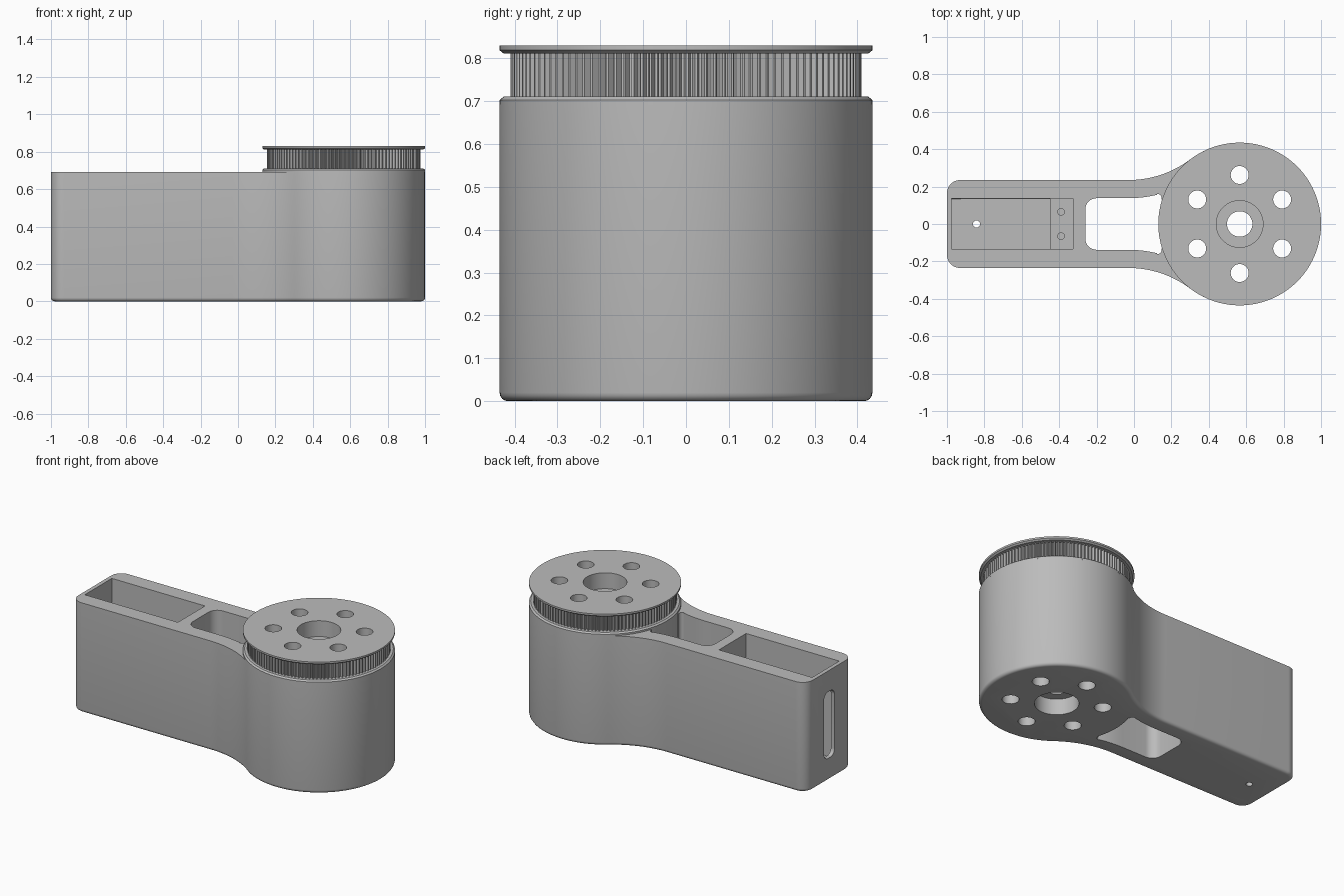
import bpy, bmesh, math
from mathutils import Matrix, Vector

cube = bpy.data.objects.get("Cube")
if cube:
    bpy.data.objects.remove(cube, do_unlink=True)

metal = bpy.data.materials.new("plain grey")
metal.use_nodes = True
GREY = (0.5, 0.5, 0.5, 1)
metal.diffuse_color = GREY
metal.node_tree.nodes["Principled BSDF"].inputs["Base Color"].default_value = GREY

DRUM = 0.565            # x of the drum axis
RADIUS = 0.435          # drum radius
ARM = 0.235             # half width of the arm
DECK = 0.692            # top of the arm
TOP = 0.83              # top of the pulley
BLEND = Vector((-0.03, 0.785))   # centre of the blend arc between arm and drum


def arc(cx, cy, r, a0, a1, n):
    """Points on an arc, angles in degrees."""
    angles = [math.radians(a0 + (a1 - a0) * i / n) for i in range(n + 1)]
    return [(cx + r * math.cos(a), cy + r * math.sin(a)) for a in angles]


def circle(cx, cy, r, n=48):
    return arc(cx, cy, r, 0, 360, n)[:-1]


def rounded_rect(hx, hy, r):
    pts = []
    for i, (sx, sy) in enumerate([(1, 1), (-1, 1), (-1, -1), (1, -1)]):
        pts += arc(sx * (hx - r), sy * (hy - r), r, 90 * i, 90 * i + 90, 8)
    return pts


def mirrored(half):
    """Close an upper half outline with its copy across the x axis."""
    return half + [(x, -y) for x, y in reversed(half) if abs(y) > 1e-5]


def loft(name, rings):
    """Solid skin over rings of equal point count, bottom to top."""
    bm = bmesh.new()
    loops = [[bm.verts.new(p) for p in ring] for ring in rings]
    n = len(loops[0])
    for low, high in zip(loops, loops[1:]):
        for i in range(n):
            j = (i + 1) % n
            bm.faces.new((low[i], low[j], high[j], high[i]))
    bm.faces.new(loops[0])
    bm.faces.new(loops[-1])
    bmesh.ops.recalc_face_normals(bm, faces=bm.faces)
    mesh = bpy.data.meshes.new(name)
    bm.to_mesh(mesh)
    bm.free()
    obj = bpy.data.objects.new(name, mesh)
    bpy.context.collection.objects.link(obj)
    mesh.materials.append(metal)
    return obj


def prism(name, pts, z0, z1, turn=None):
    obj = loft(name, [[(x, y, z) for x, y in pts] for z in (z0, z1)])
    if turn:
        obj.data.transform(turn)
    return obj


def select(obj):
    bpy.ops.object.select_all(action='DESELECT')
    obj.select_set(True)
    bpy.context.view_layer.objects.active = obj


def cut(obj, cutters):
    select(obj)
    for c in cutters:
        mod = obj.modifiers.new("cut", 'BOOLEAN')
        mod.operation = 'DIFFERENCE'
        mod.solver = 'EXACT'
        mod.object = c
        bpy.ops.object.modifier_apply(modifier=mod.name)


# Arm and drum body: rounded end, straight sides, blend arcs, round drum
blend_r = BLEND.y - ARM
to_drum = math.degrees(math.atan2(-BLEND.y, DRUM - BLEND.x))
half = arc(-0.93, ARM - 0.07, 0.07, 180, 90, 8)
half += arc(BLEND.x, BLEND.y, blend_r, -90, to_drum, 16)
half += arc(DRUM, 0, RADIUS, 180 + to_drum, 0, 48)[1:]
body = prism("arm_body", mirrored(half), 0, DECK)

# Rounded bottom rim
bm = bmesh.new()
bm.from_mesh(body.data)
rim = [e for e in bm.edges if all(v.co.z < 0.001 for v in e.verts)]
bmesh.ops.bevel(bm, geom=rim, offset=0.02, segments=4, profile=0.5, affect='EDGES')
bm.to_mesh(body.data)
bm.free()

# Pulley: toothed band between two tapered flanges
TEETH = 120


def pulley_ring(z, r, depth=0):
    ring = []
    for i in range(TEETH * 4):
        a = math.tau * i / (TEETH * 4)
        rad = r - (depth if i % 4 >= 2 else 0)
        ring.append((DRUM + rad * math.cos(a), rad * math.sin(a), z))
    return ring


pulley = loft("belt_pulley", [
    pulley_ring(DECK, RADIUS), pulley_ring(0.703, RADIUS), pulley_ring(0.711, 0.425),
    pulley_ring(0.711, 0.41, 0.016), pulley_ring(0.811, 0.41, 0.016),
    pulley_ring(0.811, 0.425), pulley_ring(0.819, RADIUS), pulley_ring(TOP, RADIUS)])

# Bolt circle and axle bore pass through both parts
shared = [prism("axle_bore", circle(DRUM, 0, 0.068), -0.1, 1)]
for k in range(6):
    a = math.radians(30 + 60 * k)
    shared.append(prism("bolt_hole", circle(DRUM + 0.262 * math.cos(a),
                                            0.262 * math.sin(a), 0.048, 32), -0.1, 1))
top_seat = prism("top_bearing_seat", circle(DRUM, 0, 0.125, 64), 0.73, 1)
bottom_seat = prism("bottom_bearing_seat", circle(DRUM, 0, 0.125, 64), -0.1, 0.1)

# Window between arm and drum
w = 0.138
half = arc(-0.20, w - 0.06, 0.06, 180, 90, 8)
half += arc(BLEND.x, BLEND.y, BLEND.y - w, -90, -76, 8)
half += arc(0.125, 0.139, 0.022, 100, -20, 6)
half += arc(DRUM, 0, 0.433, 162, 180, 10)
window = prism("window", mirrored(half), -0.1, 0.9)

# Stepped pocket, drawn from the side and extruded across the arm
pocket = prism("pocket", [(-0.975, 0.07), (-0.45, 0.07), (-0.45, 0.4), (-0.325, 0.4),
                          (-0.325, 0.9), (-0.975, 0.9)], -0.135, 0.135,
               Matrix.Rotation(math.pi / 2, 4, 'X'))
screws = [prism("screw_hole", circle(-0.39, y, 0.018, 24), 0.25, 0.5)
          for y in (-0.065, 0.065)]
drain = prism("floor_hole", circle(-0.842, 0, 0.019, 24), -0.1, 0.2)

# Upright slot in the end wall
upright = Matrix(((0, 0, 1, 0), (1, 0, 0, 0), (0, 1, 0, 0.35), (0, 0, 0, 1)))
slot = prism("end_slot", rounded_rect(0.052, 0.21, 0.04), -1.1, -0.9, upright)

own = [bottom_seat, window, pocket, drain, slot] + screws
cut(body, shared + own)
cut(pulley, shared + [top_seat])
for c in shared + own + [top_seat]:
    bpy.data.objects.remove(c, do_unlink=True)

for obj in (body, pulley):
    select(obj)
    bpy.ops.object.shade_smooth_by_angle(angle=math.radians(30))
